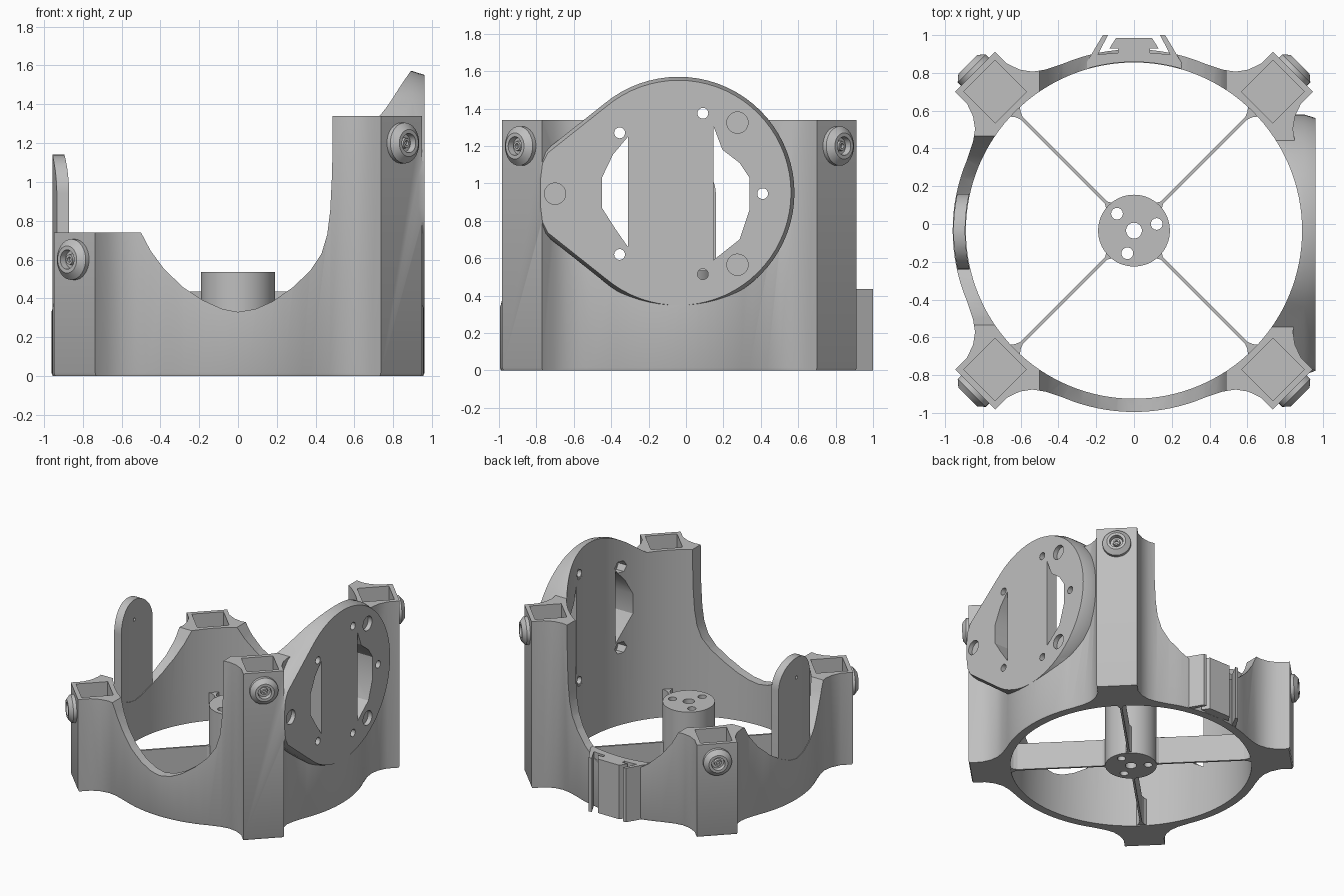
import bpy, bmesh
from math import sin, cos, asin, pi, radians
from mathutils import Matrix, Vector

cube = bpy.data.objects.get("Cube")
if cube:
    bpy.data.objects.remove(cube, do_unlink=True)

grey = bpy.data.materials.new("plain_grey")
grey.use_nodes = True
grey.diffuse_color = (0.52, 0.52, 0.52, 1)
grey.node_tree.nodes["Principled BSDF"].inputs["Base Color"].default_value = (0.52, 0.52, 0.52, 1)

CY = -0.035          # ring centre in y
OUTER, INNER = 0.96, 0.89
TALL, LOW = 1.34, 0.74


def circle(r, n=32, cx=0.0, cy=0.0):
    return [(cx + r * cos(2 * pi * i / n), cy + r * sin(2 * pi * i / n)) for i in range(n)]


def prism(name, pts, levels, axis="z", centre=(0, 0)):
    """Stack scaled copies of an outline along an axis; levels = [(height, scale)]."""
    place = {"x": lambda a, b, h: (h, a, b),
             "y": lambda a, b, h: (a, h, b),
             "z": lambda a, b, h: (a, b, h)}[axis]
    bm = bmesh.new()
    rings = []
    for h, s in levels:
        rings.append([bm.verts.new(place(centre[0] + (a - centre[0]) * s,
                                         centre[1] + (b - centre[1]) * s, h)) for a, b in pts])
    n = len(pts)
    for low, high in zip(rings, rings[1:]):
        for i in range(n):
            j = (i + 1) % n
            bm.faces.new((low[i], low[j], high[j], high[i]))
    bm.faces.new(rings[0][::-1])
    bm.faces.new(rings[-1])
    bmesh.ops.recalc_face_normals(bm, faces=bm.faces)
    mesh = bpy.data.meshes.new(name)
    bm.to_mesh(mesh)
    bm.free()
    mesh.materials.append(grey)
    ob = bpy.data.objects.new(name, mesh)
    bpy.context.collection.objects.link(ob)
    return ob


def bar(name, pts, lo, hi, axis="z"):
    return prism(name, pts, [(lo, 1), (hi, 1)], axis)


def combine(target, tool, operation="DIFFERENCE"):
    mod = target.modifiers.new("cut", "BOOLEAN")
    mod.operation = operation
    mod.solver = "EXACT"
    mod.object = tool
    bpy.context.view_layer.objects.active = target
    bpy.ops.object.modifier_apply(modifier=mod.name)
    bpy.data.objects.remove(tool, do_unlink=True)


def smooth(ob, angle=30):
    bpy.ops.object.select_all(action="DESELECT")
    ob.select_set(True)
    bpy.context.view_layer.objects.active = ob
    bpy.ops.object.shade_smooth_by_angle(angle=radians(angle))


# Shell footprint: round wall flaring into four square corner posts
half = [(0.36, 0.89), (0.27, 0.935), (0.215, 0.975), (0.175, 1.03), (0.15, 1.10), (0.15, 1.19)]
post = half + [(-u, v) for u, v in reversed(half)]
spread = asin(0.36 / OUTER)
footprint = []
for k in range(4):
    a = pi / 4 + k * pi / 2
    for u, v in post:
        footprint.append((v * cos(a) + u * sin(a), CY + v * sin(a) - u * cos(a)))
    for i in range(1, 16):
        t = a + spread + (pi / 2 - 2 * spread) * i / 16
        footprint.append((OUTER * cos(t), CY + OUTER * sin(t)))
shell = prism("ring_shell", footprint, [(0, 0.994), (0.015, 1), (TALL, 1)], centre=(0, CY))

# Teardrop mounting flange on the side
flange = [(-0.04 + 0.62 * cos(radians(d)), 0.95 + 0.62 * sin(radians(d))) for d in range(-130, 131, 5)]
flange += [(-0.76, 1.17), (-0.79, 1.11), (-0.80, 1.03), (-0.80, 0.87), (-0.79, 0.79), (-0.76, 0.73)]
combine(shell, prism("flange", flange, [(0.3, 1), (0.9, 1), (0.96, 0.97)], "x", (-0.04, 0.95)), "UNION")

# Round bore
combine(shell, bar("bore", circle(INNER, 128, 0, CY), -0.5, 2))

# Dished openings front and back, dropping to the low posts
dip = [(-0.50, LOW), (-0.45, 0.645), (-0.38, 0.55), (-0.28, 0.455), (-0.18, 0.39), (-0.08, 0.345), (0, 0.33)]
rise = [(0.09, 0.345), (0.18, 0.385), (0.28, 0.455), (0.37, 0.54), (0.43, 0.63), (0.46, 0.73),
        (0.475, 0.85), (0.485, 1.05), (0.495, 2)]
combine(shell, bar("dish_cutter", [(-2, 2), (-2, LOW)] + dip + rise, -2, 2, "y"))

# Matching dip between the two low posts
side = [(u + CY, z) for u, z in dip]
side += [(-u + CY, z) for u, z in reversed(dip[:-1])]
side = [(side[0][0], 1.5)] + side + [(side[-1][0], 1.5)]
combine(shell, bar("side_cutter", side, -2, -0.3, "x"))

# Flange window: two side openings leaving an upright bar
windows = [
    [(-0.31, 1.25), (-0.39, 1.155), (-0.45, 1.03), (-0.45, 0.87), (-0.38, 0.76), (-0.31, 0.66)],
    [(0.147, 1.305), (0.195, 1.18), (0.286, 1.11), (0.34, 1.03), (0.34, 0.86), (0.286, 0.70), (0.147, 0.59)],
]
for w in windows:
    combine(shell, bar("window_cutter", w, 0.3, 1.2, "x"))

# Flange bolt holes with hexagonal nut pockets inside, and blind round pockets
for y, z in [(-0.355, 1.27), (-0.355, 0.62), (0.09, 1.375), (0.41, 0.945), (0.09, 0.515)]:
    combine(shell, bar("bolt_cutter", circle(0.029, 20, y, z), 0.4, 1.2, "x"))
    combine(shell, bar("nut_cutter", circle(0.05, 6, y, z), 0.4, 0.885, "x"))
for y, z in [(0.275, 1.325), (0.275, 0.565), (-0.7, 0.945)]:
    combine(shell, bar("pocket_cutter", circle(0.057, 28, y, z), 0.925, 1.2, "x"))

# Square sockets in the post tops, and ringed screws on their outer faces
for k in range(4):
    a = pi / 4 + k * pi / 2
    out = Vector((cos(a), sin(a), 0))
    top = TALL if out.x > 0 else LOW
    c = out * 1.04 + Vector((0, CY, 0))
    combine(shell, bar("socket_cutter", circle(0.166, 4, c.x, c.y), top - 0.3, top + 0.2))
    name = ("back" if out.y > 0 else "front") + ("_left" if out.x > 0 else "_right") + "_screw"
    screw = prism(name, circle(1, 32), [(-0.01, 0.105), (0.025, 0.105), (0.055, 0.07), (0.055, 0.05),
                                        (0.02, 0.046), (0.02, 0.028), (0.04, 0.025), (0.04, 0.013),
                                        (0.025, 0.012)])
    face = out * 1.19 + Vector((0, CY, top - 0.14))
    screw.data.transform(Matrix.Translation(face) @ out.to_track_quat("Z", "Y").to_matrix().to_4x4())
    smooth(screw)
smooth(shell)

# Upright rounded tab following the wall
tab = bar("upright_tab", circle(0.956, 128, 0, CY), 0.15, 1.5)
combine(tab, bar("tab_bore", circle(0.894, 128, 0, CY), -0.5, 2))
outline = [(-0.04 + 0.2 * cos(pi * i / 24), 0.94 + 0.2 * sin(pi * i / 24)) for i in range(25)]
combine(tab, bar("tab_outline", outline + [(-0.24, 0.2), (0.16, 0.2)], -1.2, -0.5, "x"), "INTERSECT")
combine(tab, bar("tab_hole", circle(0.013, 12, -0.04, 0.98), -1.2, -0.5, "x"))
smooth(tab)

# Central hub with shaft and bolt holes
hub = bar("hub", circle(0.19, 64, 0, CY), 0, 0.535)
combine(hub, bar("shaft_hole", circle(0.042, 24, 0, CY), -1, 2))
for x, y in [(-0.09, 0.055), (0.12, 0.0), (-0.035, -0.155)]:
    combine(hub, bar("hub_bolt_hole", circle(0.031, 24, x, y), -1, 2))
smooth(hub)

# Thin spokes flaring where they meet the wall and the hub
for k in range(4):
    edge = [(0.18, 0.025), (0.21, 0.008), (0.84, 0.008), (0.87, 0.02), (0.9, 0.045)]
    spoke = bar("spoke_%d" % (k + 1), edge + [(r, -w) for r, w in reversed(edge)], 0.005, 0.225)
    spoke.data.transform(Matrix.Translation((0, CY, 0)) @ Matrix.Rotation(pi / 4 + k * pi / 2, 4, "Z"))

# Clip on the back wall: curved base, two slanted prongs and a central block
CLIP = 0.435
arc = [(-0.26 + 0.52 * i / 16) for i in range(17)]
base = [(x, CY + (0.893 ** 2 - x * x) ** 0.5) for x in arc]
bar("clip_base", base + [(0.225, 0.895), (0.1, 0.905), (-0.1, 0.905), (-0.225, 0.895)], 0.002, CLIP)
for s, side_name in ((1, "left"), (-1, "right")):
    prong = [(0.26, 0.84), (0.165, 1.0), (0.138, 1.0), (0.205, 0.87)]
    bar("clip_prong_" + side_name, [(s * x, y) for x, y in prong], 0.001, CLIP)
block = [(0.085, 0.88), (0.085, 0.93), (0.13, 0.93), (0.095, 0.985)]
bar("clip_block", block + [(-x, y) for x, y in reversed(block)], 0.001, CLIP)
